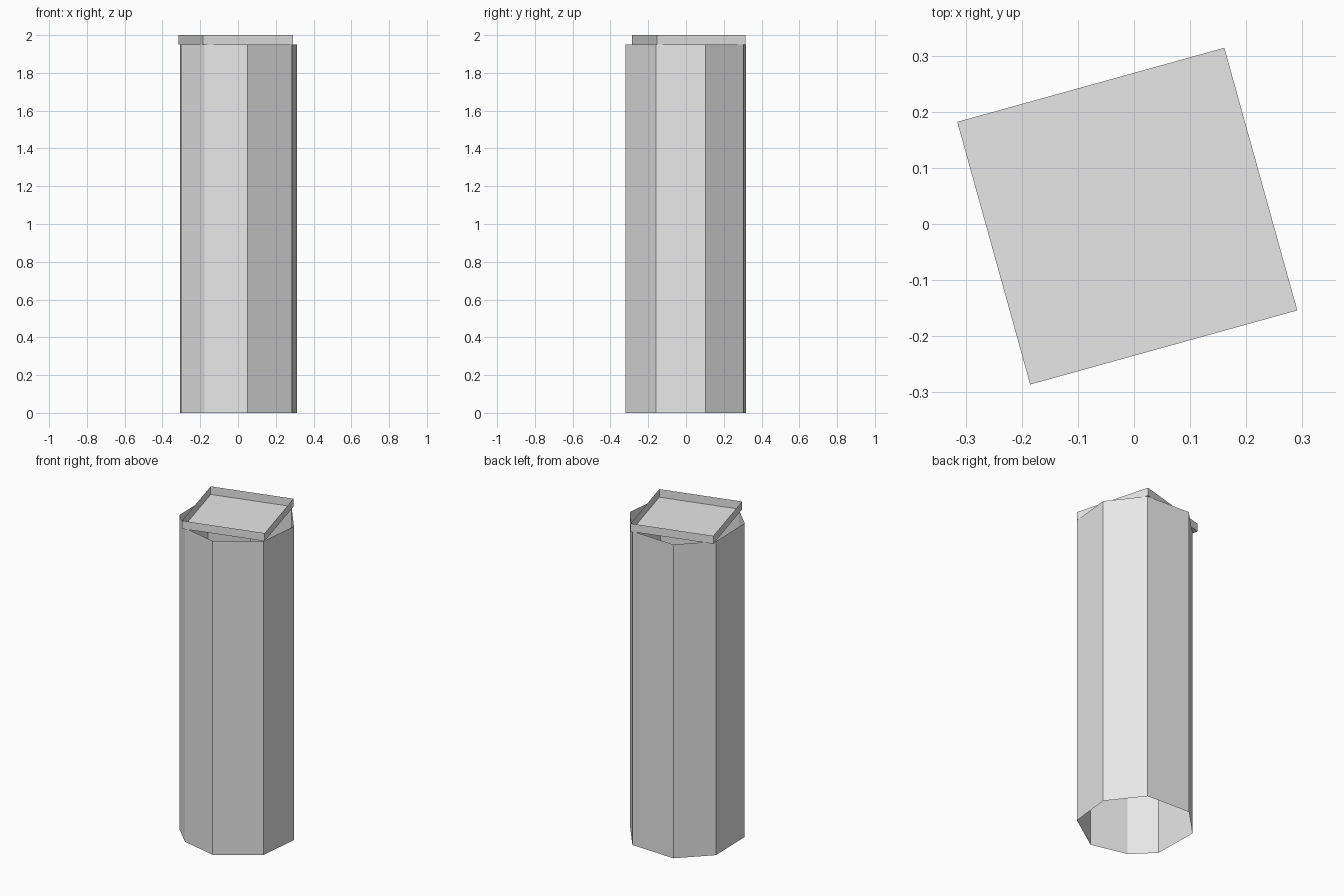
import bpy
import bmesh

cube = bpy.data.objects.get("Cube")
if cube:
    bpy.data.objects.remove(cube, do_unlink=True)

# One plain grey for everything
grey = bpy.data.materials.new("light_grey")
grey.use_nodes = True
colour = (0.8, 0.8, 0.8, 1.0)
grey.diffuse_color = colour
grey.node_tree.nodes["Principled BSDF"].inputs["Base Color"].default_value = colour


def thin_shell(name, outline, bottom, top, floor=False):
    """Sheet walls standing on an outline, open above, with an optional floor."""
    bm = bmesh.new()
    low = [bm.verts.new((x, y, bottom)) for x, y in outline]
    high = [bm.verts.new((x, y, top)) for x, y in outline]
    count = len(outline)
    for i in range(count):
        j = (i + 1) % count
        bm.faces.new((low[i], low[j], high[j], high[i]))
    if floor:
        bm.faces.new(low[::-1])
    mesh = bpy.data.meshes.new(name)
    bm.to_mesh(mesh)
    bm.free()
    mesh.materials.append(grey)
    obj = bpy.data.objects.new(name, mesh)
    bpy.context.collection.objects.link(obj)
    return obj


# Slightly uneven eight-sided column, open at both ends
column_outline = [
    (-0.302, -0.145), (-0.177, -0.268), (0.05, -0.321), (0.286, -0.16),
    (0.313, 0.103), (0.155, 0.305), (-0.136, 0.318), (-0.308, 0.146),
]
thin_shell("column", column_outline, 0.0, 1.95)

# Shallow square tray, turned on top of the column
tray_outline = [(-0.185, -0.286), (0.291, -0.154), (0.161, 0.314), (-0.315, 0.182)]
thin_shell("top_tray", tray_outline, 1.95, 2.0, floor=True)
